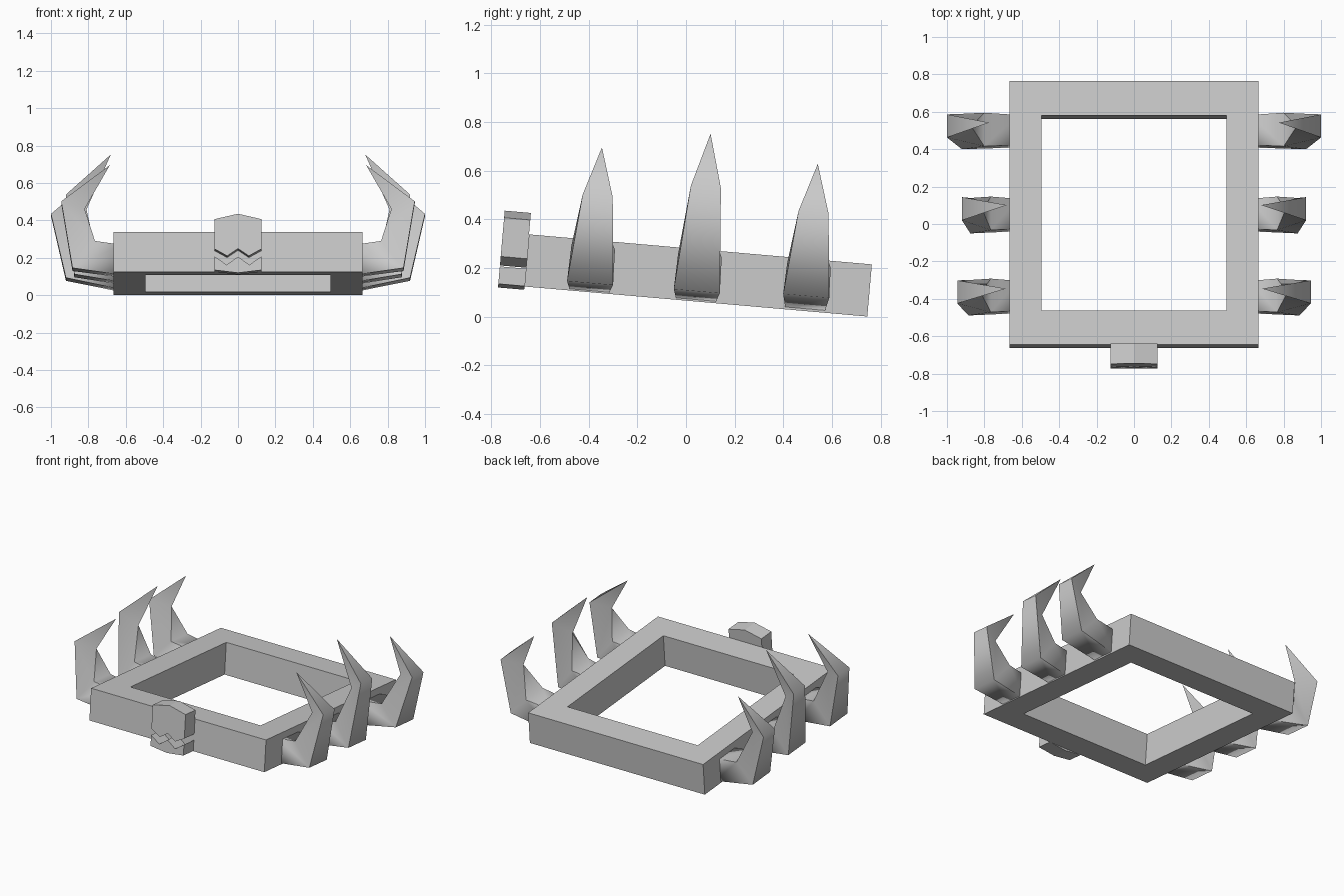
import bpy
import bmesh
from math import radians

cube = bpy.data.objects.get("Cube")
if cube:
    bpy.data.objects.remove(cube)

grey = bpy.data.materials.new("plain_grey")
grey.use_nodes = True
grey.diffuse_color = (0.6, 0.6, 0.6, 1)
grey.node_tree.nodes["Principled BSDF"].inputs["Base Color"].default_value = (0.6, 0.6, 0.6, 1)

TILT = radians(-5)
CENTRE = (0, 0.05, 0.169)
HALF_X, HALF_Y, HALF_Z = 0.665, 0.7075, 0.1075
WALL_X, WALL_Y = 0.17, 0.185


def finish(bm, name):
    """Turn a bmesh into a tilted object that shares the common frame."""
    bmesh.ops.recalc_face_normals(bm, faces=bm.faces)
    mesh = bpy.data.meshes.new(name)
    bm.to_mesh(mesh)
    bm.free()
    mesh.materials.append(grey)
    obj = bpy.data.objects.new(name, mesh)
    bpy.context.collection.objects.link(obj)
    obj.location = CENTRE
    obj.rotation_euler.x = TILT
    return obj


def bridge(bm, a, b):
    """Join two matching loops of vertices with quads."""
    n = len(a)
    return [bm.faces.new((a[i], a[(i + 1) % n], b[(i + 1) % n], b[i])) for i in range(n)]


# Rectangular frame: four corner loops joined around the wall section
def band():
    bm = bmesh.new()

    def loop(x, y, z):
        return [bm.verts.new((sx * x, sy * y, z))
                for sx, sy in ((-1, -1), (1, -1), (1, 1), (-1, 1))]

    ix, iy = HALF_X - WALL_X, HALF_Y - WALL_Y
    loops = [loop(HALF_X, HALF_Y, -HALF_Z), loop(HALF_X, HALF_Y, HALF_Z),
             loop(ix, iy, HALF_Z), loop(ix, iy, -HALF_Z)]
    for i in range(4):
        bridge(bm, loops[i], loops[(i + 1) % 4])
    finish(bm, "square_band")


# Front emblem pieces: outlines mirrored in x, then given depth
def plate(name, half_outline):
    outline = half_outline + [(-x, z) for x, z in reversed(half_outline) if x > 0]
    bm = bmesh.new()
    front, back = ([bm.verts.new((x, y, z)) for x, z in outline]
                   for y in (-HALF_Y - 0.108, -HALF_Y))
    bridge(bm, front, back)
    bm.faces.new(front)
    bm.faces.new(back)
    finish(bm, name)


# Bent claw: box root, box bend, ridged elbow, pointed tip
def claw(name, y, bend, bend_in, elbow, elbow_in, tip):
    bm = bmesh.new()
    sections = [((0.62, -0.107), (0.62, 0.055), 0.08, 0.08),
                (bend, bend_in, 0.095, 0.09),
                (elbow, elbow_in, 0.062, 0),
                (tip, tip, 0, 0)]
    rings = []
    for (xo, zo), (xi, zi), wo, wi in sections:
        rings.append([bm.verts.new(p) for p in (
            (xo, y - wo, zo), (xo, y + wo, zo), (xi, y + wi, zi), (xi, y - wi, zi))])
    bm.faces.new(rings[0])
    for a, b in zip(rings, rings[1:]):
        bridge(bm, a, b)
        for p, q in zip(a, b):
            bm.edges.get((p, q)).smooth = False
    for face in bm.faces:
        face.smooth = True
    bmesh.ops.remove_doubles(bm, verts=bm.verts, dist=0.0001)
    obj = finish(bm, name)
    obj.modifiers.new("both_sides", 'MIRROR').use_mirror_merge = False


band()
plate("emblem_upper", [(0, 0.196), (0.125, 0.167), (0.125, 0.007), (0.058, -0.03), (0, 0.009)])
plate("emblem_jaw", [(0, -0.034), (0.06, -0.078), (0.125, -0.034), (0.125, -0.106), (0, -0.121)])
claw("front_claws", -0.44, (0.885, -0.07), (0.765, 0.075), (0.945, 0.29), (0.82, 0.255), (0.685, 0.49))
claw("middle_claws", 0, (0.875, -0.065), (0.765, 0.08), (0.92, 0.365), (0.81, 0.29), (0.68, 0.585))
claw("back_claws", 0.45, (0.92, -0.045), (0.80, 0.08), (1.0, 0.30), (0.87, 0.27), (0.775, 0.50))
